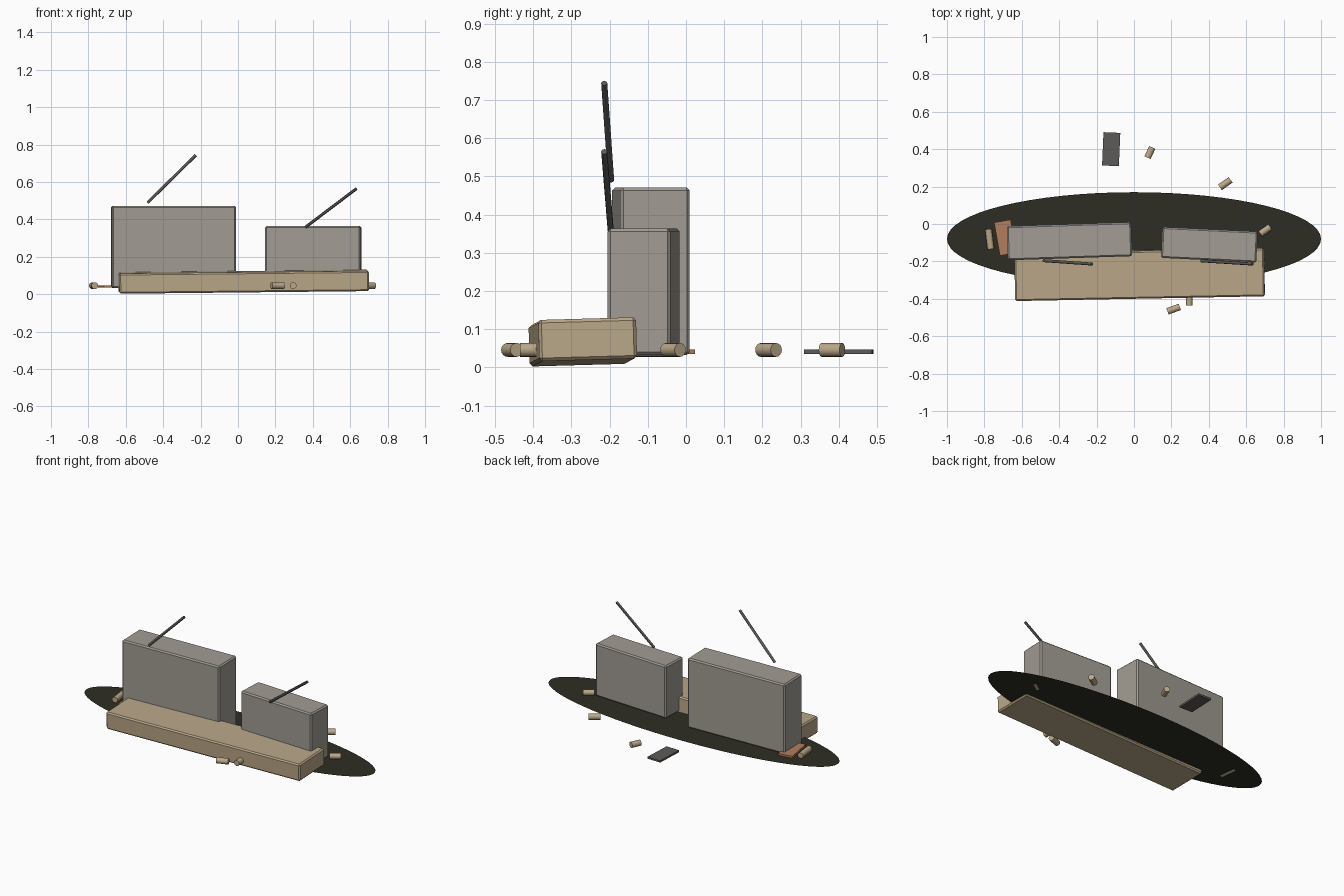
import bpy
import math
from mathutils import Vector

if "Cube" in bpy.data.objects:
    bpy.data.objects.remove(bpy.data.objects["Cube"], do_unlink=True)


def material(name, r, g, b):
    m = bpy.data.materials.new(name)
    m.use_nodes = True
    m.diffuse_color = (r, g, b, 1)
    m.node_tree.nodes["Principled BSDF"].inputs["Base Color"].default_value = (r, g, b, 1)
    return m


STONE = material("grey stone", 0.36, 0.335, 0.295)
SAND = material("sand", 0.49, 0.39, 0.25)
EARTH = material("dark earth", 0.027, 0.026, 0.017)
STEEL = material("dark steel", 0.11, 0.105, 0.098)
COPPER = material("copper", 0.45, 0.205, 0.105)


def finish(name, mat):
    ob = bpy.context.object
    ob.name = name
    ob.data.materials.append(mat)
    return ob


def block(name, mat, centre, size, yaw, tilt=0, roll=0, bevel=0.0):
    """Box with given centre, size and angles in degrees."""
    bpy.ops.mesh.primitive_cube_add(size=1, location=centre)
    ob = finish(name, mat)
    ob.scale = size
    bpy.ops.object.transform_apply(location=False, rotation=False)
    ob.rotation_euler = [math.radians(a) for a in (tilt, roll, yaw)]
    if bevel:
        mod = ob.modifiers.new("soft edge", "BEVEL")
        mod.width = bevel
        mod.segments = 1
    return ob


def rod(name, mat, start, end, radius, sides):
    """Cylinder between two points."""
    a, b = Vector(start), Vector(end)
    bpy.ops.mesh.primitive_cylinder_add(vertices=sides, radius=radius,
                                        depth=(b - a).length, location=(a + b) / 2)
    ob = finish(name, mat)
    ob.rotation_euler = (b - a).to_track_quat("Z", "Y").to_euler()
    bpy.ops.object.shade_smooth_by_angle()
    return ob


# Oval ground patch
bpy.ops.mesh.primitive_circle_add(vertices=64, radius=1, fill_type="NGON",
                                  location=(0, -0.08, 0.031))
finish("ground_patch", EARTH).scale = (1, 0.25, 1)

# Broken walls
block("tall_wall", STONE, (-0.345, -0.092, 0.252), (0.665, 0.182, 0.438), 1.9, bevel=0.008)
block("short_wall", STONE, (0.403, -0.111, 0.198), (0.51, 0.165, 0.331), -2.8, bevel=0.008)

# Slightly tilted low barrier in front
block("barrier", SAND, (0.03, -0.27, 0.067), (1.335, 0.256, 0.108), 1.1,
      tilt=1.6, roll=-0.6, bevel=0.008)

# Bent reinforcing bars
rod("left_bar", STEEL, (-0.483, -0.196, 0.49), (-0.225, -0.214, 0.744), 0.008, 12)
rod("right_bar", STEEL, (0.36, -0.197, 0.358), (0.634, -0.214, 0.565), 0.008, 12)

# Loose plates
block("steel_plate", STEEL, (-0.122, 0.4, 0.041), (0.09, 0.178, 0.012), -2.5)
block("copper_plate", COPPER, (-0.688, -0.073, 0.041), (0.09, 0.18, 0.012), 10)

# Scattered casings: x, y, yaw, length
for i, (x, y, yaw, length) in enumerate([
        (0.212, -0.455, 20, 0.07), (0.295, -0.4, 90, 0.07),
        (0.702, -0.034, 35, 0.065), (0.488, 0.216, 35, 0.07),
        (0.085, 0.382, 65, 0.06), (-0.772, -0.081, 97, 0.108)]):
    c = Vector((x, y, 0.046))
    half = Vector((math.cos(math.radians(yaw)), math.sin(math.radians(yaw)), 0)) * length / 2
    rod(f"casing_{i + 1}", SAND, c - half, c + half, 0.018, 16)
